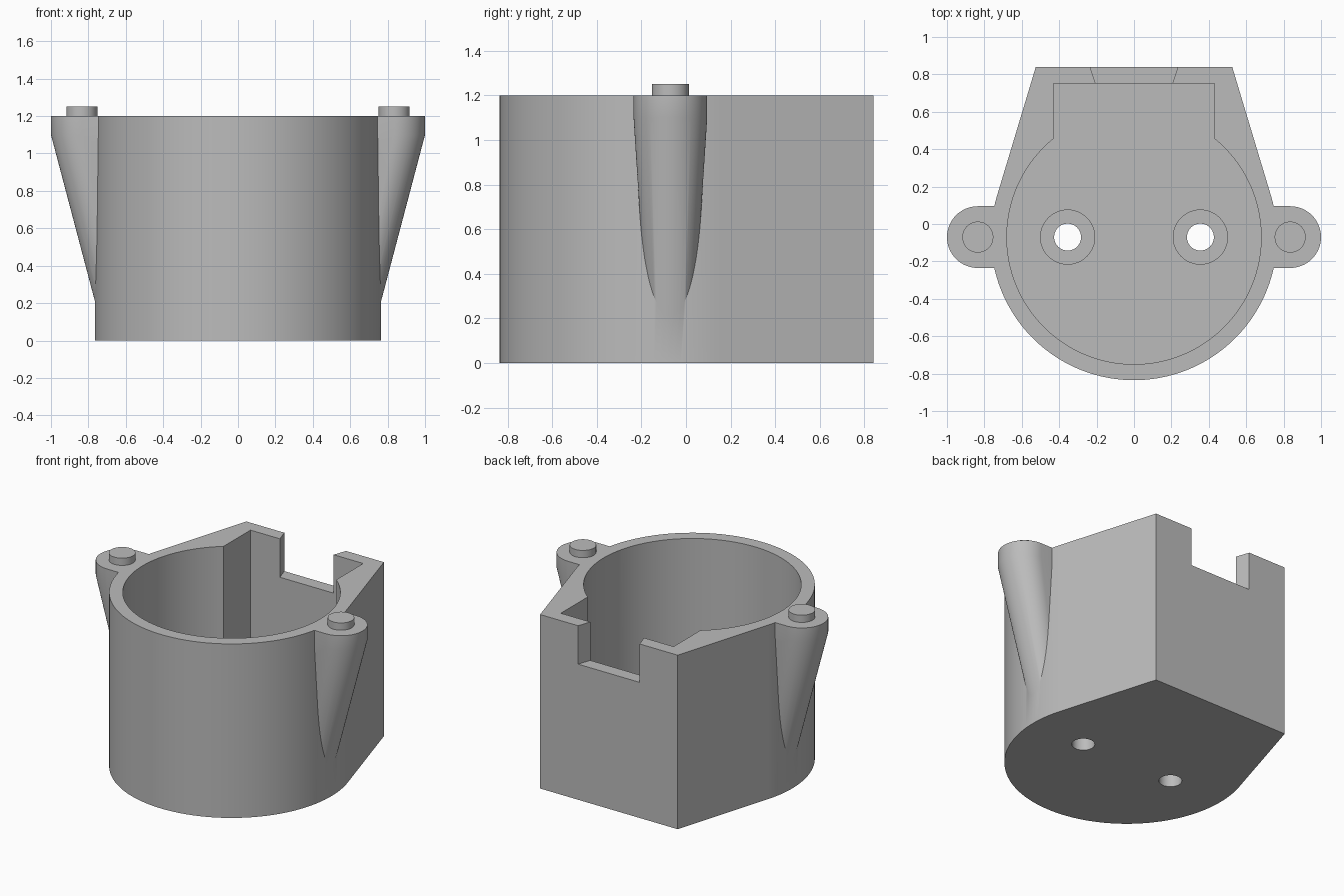
import bpy, bmesh, math

cube = bpy.data.objects.get("Cube")
if cube:
    bpy.data.objects.remove(cube, do_unlink=True)

CY = -0.07            # y of the round housing axis
HEIGHT = 1.2
FLOOR = 0.15
EAR_X, EAR_R = 0.835, 0.165

grey = bpy.data.materials.new("plain_grey")
grey.use_nodes = True
grey.diffuse_color = (0.5, 0.5, 0.5, 1)
grey.node_tree.nodes["Principled BSDF"].inputs["Base Color"].default_value = (0.5, 0.5, 0.5, 1)


def arc(cx, cy, r, start, end, steps):
    """Points on an arc, angles in degrees."""
    angles = [math.radians(start + (end - start) * i / steps) for i in range(steps + 1)]
    return [(cx + r * math.cos(a), cy + r * math.sin(a)) for a in angles]


def loft(name, rings):
    """Closed solid through rings given as (outline, z)."""
    bm = bmesh.new()
    loops = [[bm.verts.new((x, y, z)) for x, y in outline] for outline, z in rings]
    n = len(loops[0])
    for low, high in zip(loops, loops[1:]):
        for i in range(n):
            j = (i + 1) % n
            bm.faces.new((low[i], low[j], high[j], high[i]))
    bm.faces.new(loops[0][::-1])
    bm.faces.new(loops[-1])
    bmesh.ops.recalc_face_normals(bm, faces=bm.faces)
    mesh = bpy.data.meshes.new(name)
    bm.to_mesh(mesh)
    bm.free()
    mesh.materials.append(grey)
    obj = bpy.data.objects.new(name, mesh)
    bpy.context.collection.objects.link(obj)
    return obj


def prism(name, outline, z0, z1):
    return loft(name, [(outline, z0), (outline, z1)])


def disc(name, x, r, z0, z1):
    return prism(name, arc(x, CY, r, 0, 360, 48)[:-1], z0, z1)


def activate(obj):
    bpy.ops.object.select_all(action='DESELECT')
    obj.select_set(True)
    bpy.context.view_layer.objects.active = obj


def combine(target, tool, operation):
    """Apply a boolean and discard its tool."""
    tool.hide_render = True
    mod = target.modifiers.new(operation.lower(), 'BOOLEAN')
    mod.object, mod.operation, mod.solver = tool, operation, 'EXACT'
    activate(target)
    bpy.ops.object.modifier_apply(modifier=mod.name)
    bpy.data.objects.remove(tool, do_unlink=True)


# Housing: round front with straight tangent sides running to a flat back
R, BACK_X, BACK_Y = 0.765, 0.525, 0.84
reach = math.hypot(BACK_X, BACK_Y - CY)
tangent = math.degrees(math.atan2(BACK_Y - CY, BACK_X) - math.acos(R / reach))
outline = arc(0, CY, R, 180 - tangent, 360 + tangent, 96)
outline += [(BACK_X, BACK_Y), (-BACK_X, BACK_Y)]
housing = prism("housing", outline, 0, HEIGHT)


# Tapered screw ears, leaning into the housing towards the bottom
def ear_outline(side, cx, r):
    pts = [(0.5, CY - r)] + arc(cx, CY, r, -90, 90, 32) + [(0.5, CY + r)]
    return [(side * x, y) for x, y in pts]


for side in (-1, 1):
    ear = loft("ear", [(ear_outline(side, 0.635, 0.101), 0.1),
                       (ear_outline(side, EAR_X, EAR_R), 1.1),
                       (ear_outline(side, EAR_X, EAR_R), HEIGHT)])
    combine(housing, ear, 'UNION')

# Cavity: round bore joined to a square pocket at the back
BORE, POCKET_X, POCKET_Y = 0.68, 0.43, 0.75
corner = math.degrees(math.acos(POCKET_X / BORE))
bore = arc(0, CY, BORE, 180 - corner, 360 + corner, 96)
bore += [(POCKET_X, POCKET_Y), (-POCKET_X, POCKET_Y)]
combine(housing, prism("cavity_cutter", bore, FLOOR, 1.5), 'DIFFERENCE')

# Flared notch in the back wall
notch = [(-0.242, 0.86), (0.242, 0.86), (0.198, 0.73), (-0.198, 0.73)]
combine(housing, prism("notch_cutter", notch, 0.935, 1.5), 'DIFFERENCE')

# Counterbored screw holes in the floor
for x in (-0.355, 0.355):
    combine(housing, disc("counterbore_cutter", x, 0.145, 0.09, 0.4), 'DIFFERENCE')
    combine(housing, disc("hole_cutter", x, 0.072, -0.2, 0.3), 'DIFFERENCE')

# Locating pegs on the ears
parts = [housing]
for label, side in (("right", -1), ("left", 1)):
    parts.append(disc(label + "_peg", side * EAR_X, 0.083, HEIGHT, 1.25))

for part in parts:
    activate(part)
    bpy.ops.object.shade_smooth_by_angle(angle=math.radians(30))
